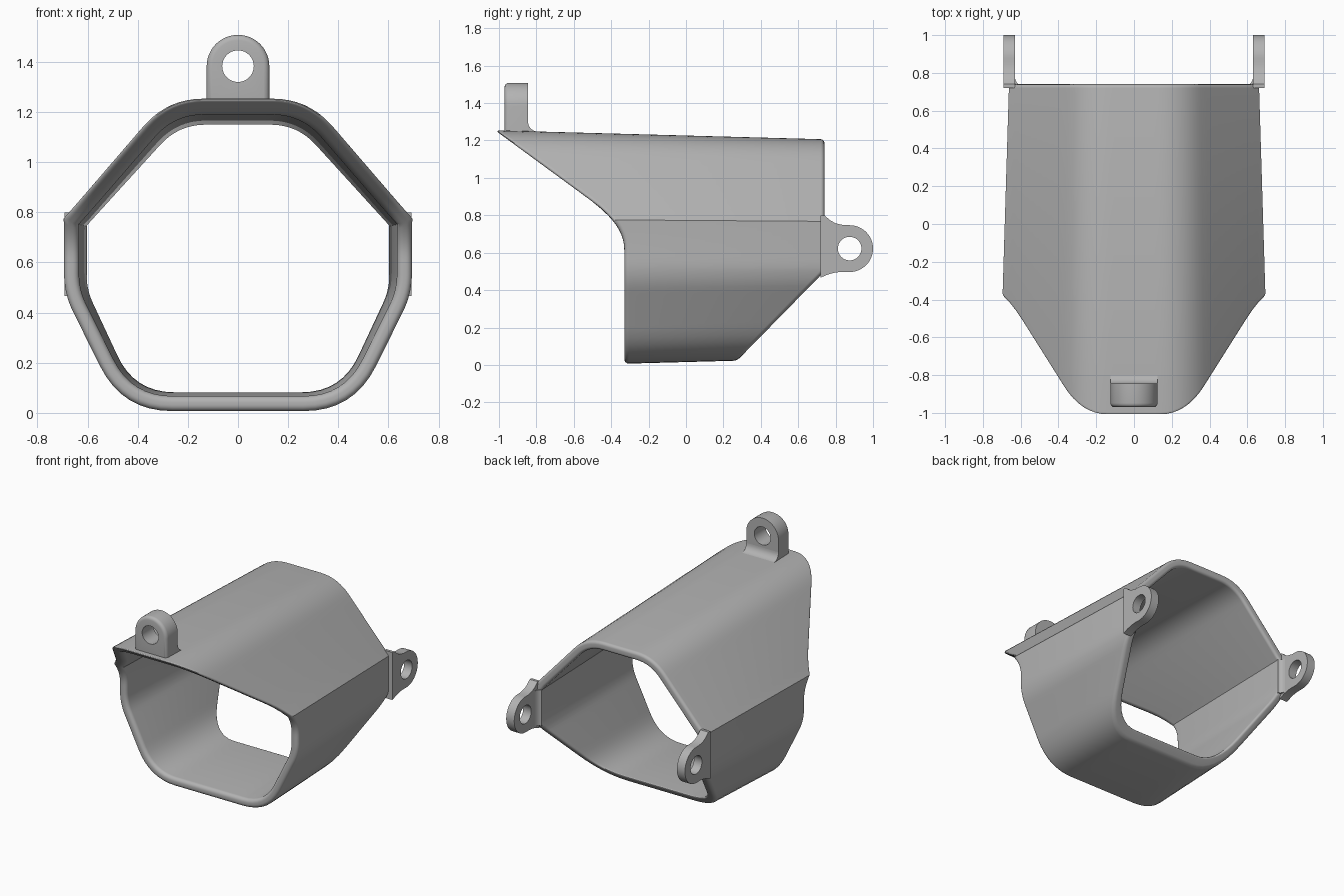
import bpy, bmesh, math
from mathutils import Vector

if "Cube" in bpy.data.objects:
    bpy.data.objects.remove(bpy.data.objects["Cube"], do_unlink=True)

grey = bpy.data.materials.new("plain_grey")
grey.use_nodes = True
GREY = (0.45, 0.45, 0.45, 1)
grey.diffuse_color = GREY
grey.node_tree.nodes["Principled BSDF"].inputs["Base Color"].default_value = GREY

WALL = 0.06
MID_Z = 0.62


def finish(bm, name):
    bmesh.ops.recalc_face_normals(bm, faces=bm.faces)
    mesh = bpy.data.meshes.new(name)
    bm.to_mesh(mesh)
    bm.free()
    mesh.materials.append(grey)
    obj = bpy.data.objects.new(name, mesh)
    bpy.context.collection.objects.link(obj)
    bpy.ops.object.select_all(action='DESELECT')
    obj.select_set(True)
    bpy.context.view_layer.objects.active = obj
    bpy.ops.object.shade_smooth_by_angle(angle=math.radians(30))
    return obj


def inset_corners(corners, wall):
    """Mitred inward offset of a clockwise polygon of (point, rounding)."""
    result = []
    for i, (p, t) in enumerate(corners):
        a = (p - corners[i - 1][0]).normalized()
        b = (corners[(i + 1) % len(corners)][0] - p).normalized()
        half = a.angle(b) / 2
        inward = (b - a).normalized()
        result.append((p + inward * wall / math.cos(half),
                       max(t - wall * math.tan(half), 0.01) if t else 0))
    return result


def rounded_outline(corners, arc=8, straight=10):
    """Outline with rounded corners and evenly divided straight runs."""
    pieces = []
    for i, (p, t) in enumerate(corners):
        if not t:
            pieces.append([p])
            continue
        a = p + (corners[i - 1][0] - p).normalized() * t
        b = p + (corners[(i + 1) % len(corners)][0] - p).normalized() * t
        steps = [k / arc for k in range(arc + 1)]
        pieces.append([a * (1 - s) ** 2 + p * 2 * s * (1 - s) + b * s * s for s in steps])
    outline = []
    for i, piece in enumerate(pieces):
        outline += piece
        end = pieces[(i + 1) % len(pieces)][0]
        outline += [piece[-1].lerp(end, k / straight) for k in range(1, straight)]
    return outline


def front_y(z):
    # upright lower edge, sweeping forward to the top lip
    if z < 0.62:
        return -0.33
    if z < 0.877:
        return -0.33 - 2.656 * (z - 0.62) ** 2
    return -0.455 - (z - 0.84) * 1.365


def back_y(z):
    # slanted lower edge, upright above
    return min(0.74, 0.27 + max(z - 0.02, 0) * 0.98)


def trimmed_ring(bm, outline, edge):
    ring = []
    for p in outline:
        y = 0
        for _ in range(6):
            scale = 1 - 0.044 * (y + 0.35)
            z = MID_Z + (p.y - MID_Z) * scale
            y = edge(z)
        ring.append(bm.verts.new((p.x * scale, y, z)))
    return ring


# Tapered eight-sided sleeve
half = [(0.275, 1.236, 0.14), (0.695, 0.775, 0), (0.695, 0.475, 0.08), (0.462, 0.006, 0.2)]
corners = [(Vector((x, z)), t) for x, z, t in half]
corners += [(Vector((-x, z)), t) for x, z, t in reversed(half)]
outer = rounded_outline(corners)
inner = rounded_outline(inset_corners(corners, WALL))

bm = bmesh.new()
rings = [trimmed_ring(bm, outer, front_y), trimmed_ring(bm, outer, back_y),
         trimmed_ring(bm, inner, back_y), trimmed_ring(bm, inner, front_y)]
count = len(outer)
for r in range(4):
    a, b = rings[r], rings[(r + 1) % 4]
    for i in range(count):
        j = (i + 1) % count
        bm.faces.new((a[i], a[j], b[j], b[i]))
bmesh.ops.recalc_face_normals(bm, faces=bm.faces)


def ring_edges(ring):
    return [bm.edges.get((ring[i - 1], ring[i])) for i in range(count)]


front_rim = ring_edges(rings[0]) + ring_edges(rings[3])
back_rim = ring_edges(rings[1]) + ring_edges(rings[2])
for rim, width in ((front_rim, 0.025), (back_rim, 0.02)):
    bmesh.ops.bevel(bm, geom=rim, offset=width, segments=6, profile=0.5,
                    affect='EDGES', clamp_overlap=False)
finish(bm, "sleeve")


def plate(name, outline, depth, place, hole=0, bevel=0):
    """Extruded outline with an optional round hole, mapped by place(u, v, w)."""
    bm = bmesh.new()
    loops = [outline]
    if hole:
        loops.append([(hole * math.cos(k * math.tau / 40), hole * math.sin(k * math.tau / 40))
                      for k in range(40)])
    for loop in loops:
        verts = [bm.verts.new((u, v, 0)) for u, v in loop]
        for i in range(len(verts)):
            bm.edges.new((verts[i - 1], verts[i]))
    bmesh.ops.triangle_fill(bm, use_beauty=True, edges=bm.edges[:])
    base = bm.faces[:]
    extruded = bmesh.ops.extrude_face_region(bm, geom=base, use_keep_orig=True)
    top = [g for g in extruded["geom"] if isinstance(g, bmesh.types.BMVert)]
    bmesh.ops.translate(bm, verts=top, vec=(0, 0, depth))
    bmesh.ops.recalc_face_normals(bm, faces=bm.faces)
    if bevel:
        rim = [e for e in bm.edges if all(v.co.z > depth / 2 for v in e.verts)
               and e.calc_face_angle(0) > 1 and e.verts[0].co.xy.length > hole * 1.2]
        bmesh.ops.bevel(bm, geom=rim, offset=bevel, segments=4, profile=0.5,
                        affect='EDGES', clamp_overlap=False)
    for v in bm.verts:
        v.co = place(*v.co)
    return finish(bm, name)


def rounded_tab(radius, base):
    arc = [(radius * math.cos(k * math.pi / 24), radius * math.sin(k * math.pi / 24))
           for k in range(25)]
    return arc + base


def fillet(u, v, du, dv, sink):
    """Concave corner profile, sunk a little into the parts it joins."""
    arc = [(u + du * (1 - math.sin(a)), v + dv * (1 - math.cos(a)))
           for a in (k * math.pi / 16 for k in range(9))]
    su, sv = math.copysign(sink, du), math.copysign(sink, dv)
    return arc + [(u - su, v + dv), (u - su, v - sv), (u + du, v - sv)]


# Top mounting lug
plate("top_lug", rounded_tab(0.125, [(-0.125, -0.17), (0.125, -0.17)]), 0.125,
      lambda u, v, w: (u, -0.845 - w, 1.383 + v), hole=0.063, bevel=0.022)
plate("top_lug_fillet", fillet(-0.845, 1.247, 0.055, 0.055, 0.015), 0.25,
      lambda u, v, w: (w - 0.125, u, v))

# Side mounting lugs at the back, with flared roots
flare = [(-0.125, -0.05), (-0.129, -0.08), (-0.138, -0.115), (-0.155, -0.155),
         (0.178, -0.155), (0.178, -0.135), (0.152, -0.105), (0.135, -0.075), (0.125, -0.03)]
for side, sign in (("left", 1), ("right", -1)):
    plate(side + "_lug", rounded_tab(0.125, flare), 0.062,
          lambda u, v, w: (sign * (0.63 + w), 0.875 + v, 0.622 + u), hole=0.063)
    plate(side + "_lug_fillet", fillet(0.738, 0.632, 0.055, -0.03, 0.01), 0.25,
          lambda u, v, w: (sign * v, u, 0.497 + w))
